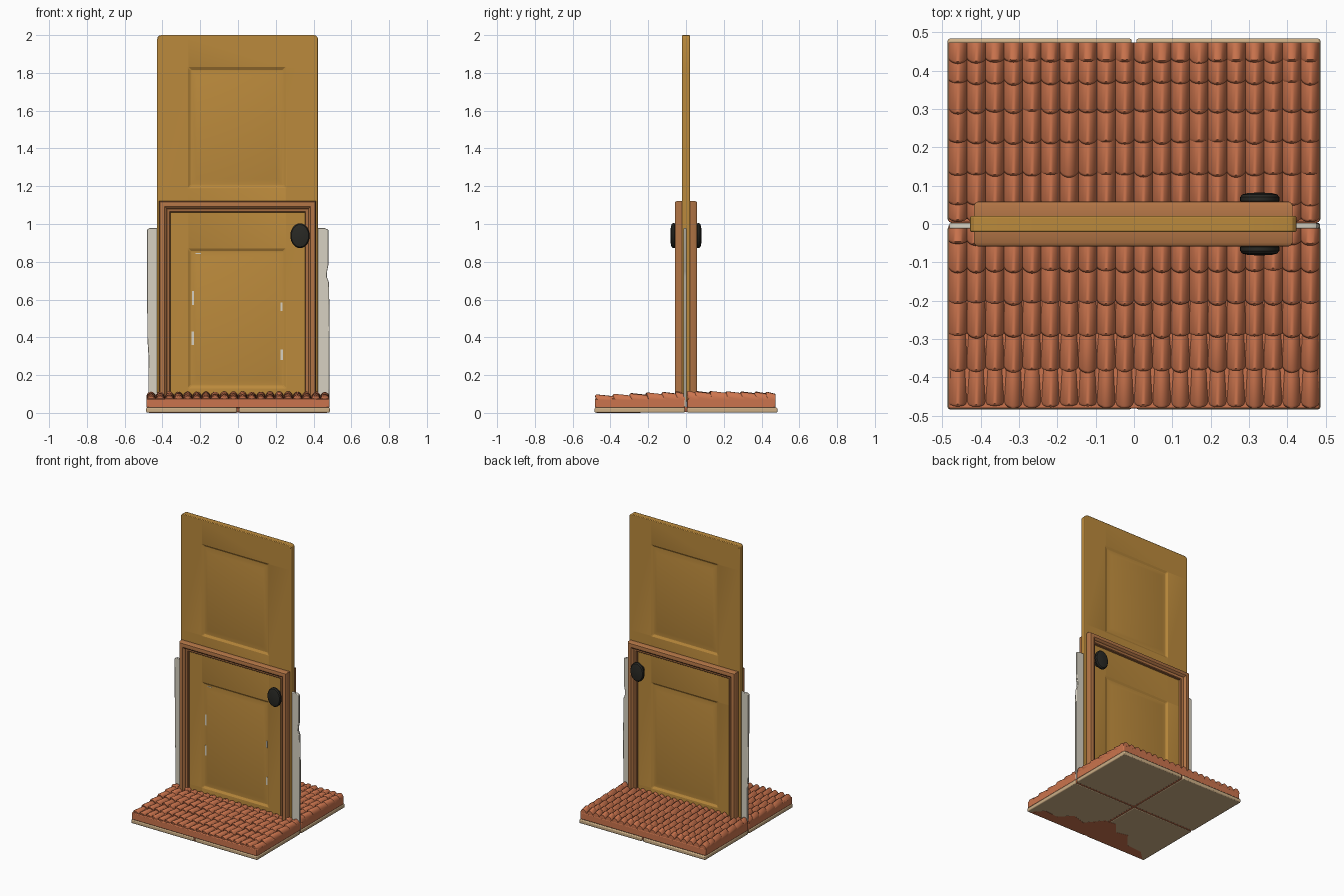
import bpy, bmesh, math, random
from mathutils import Vector

if "Cube" in bpy.data.objects:
    bpy.data.objects.remove(bpy.data.objects["Cube"])

random.seed(4)


def mat(name, rgb):
    m = bpy.data.materials.new(name)
    m.diffuse_color = (*rgb, 1)
    m.use_nodes = True
    m.node_tree.nodes["Principled BSDF"].inputs["Base Color"].default_value = m.diffuse_color
    return m


MUSTARD = mat("mustard wood", (0.50, 0.255, 0.045))
FRAME = mat("brown frame wood", (0.44, 0.175, 0.06))
TERRACOTTA = mat("terracotta", (0.60, 0.175, 0.075))
BEIGE = mat("beige board", (0.61, 0.43, 0.24))
WHITE = mat("plaster white", (0.68, 0.64, 0.54))
BLACK = mat("black metal", (0.022, 0.022, 0.018))


def finish(name, bm, material, bevel=0, angle=35):
    bmesh.ops.recalc_face_normals(bm, faces=bm.faces)
    me = bpy.data.meshes.new(name)
    bm.to_mesh(me)
    bm.free()
    ob = bpy.data.objects.new(name, me)
    bpy.context.collection.objects.link(ob)
    me.materials.append(material)
    bpy.ops.object.select_all(action='DESELECT')
    ob.select_set(True)
    bpy.context.view_layer.objects.active = ob
    bpy.ops.object.shade_smooth_by_angle(angle=math.radians(angle))
    if bevel:
        b = ob.modifiers.new("bevel", 'BEVEL')
        b.width, b.segments = bevel, 2
        b.limit_method, b.angle_limit = 'ANGLE', math.radians(40)
    return ob


def add_box(bm, x0, x1, y0, y1, z0, z1):
    vs = bmesh.ops.create_cube(bm, size=1)['verts']
    for v in vs:
        v.co = ((x0 + x1) / 2 + v.co.x * (x1 - x0),
                (y0 + y1) / 2 + v.co.y * (y1 - y0),
                (z0 + z1) / 2 + v.co.z * (z1 - z0))


def box(name, material, dims, bevel=0):
    bm = bmesh.new()
    add_box(bm, *dims)
    return finish(name, bm, material, bevel)


def plate(name, material, pts, push, bevel=0):
    """Outline extruded along push."""
    bm = bmesh.new()
    f = bm.faces.new([bm.verts.new(p) for p in pts])
    r = bmesh.ops.extrude_face_region(bm, geom=[f], use_keep_orig=True)
    bmesh.ops.translate(bm, vec=Vector(push),
                        verts=[v for v in r['geom'] if isinstance(v, bmesh.types.BMVert)])
    return finish(name, bm, material, bevel)


# base boards, four quarters with narrow gaps
for sx, nx in ((-1, "left"), (1, "right")):
    for sy, ny in ((-1, "front"), (1, "back")):
        xs, ys = sorted((sx * 0.006, sx * 0.486)), sorted((sy * 0.006, sy * 0.484))
        box(f"base_board_{ny}_{nx}", BEIGE, (*xs, *ys, 0.001, 0.028), 0.006)

# terracotta bed under the tiles, and the worn patch on the underside
box("tile_bed_bottom", TERRACOTTA, (-0.478, 0.478, -0.476, 0.472, 0.004, 0.03))
box("tile_bed_front", TERRACOTTA, (-0.484, 0.484, -0.482, -0.004, 0.027, 0.075), 0.005)
box("tile_bed_back", TERRACOTTA, (-0.484, 0.484, 0.004, 0.474, 0.027, 0.075), 0.005)
patch = [(.47, -.475), (.4, -.40), (.3, -.41), (.22, -.33), (.12, -.36), (.03, -.25),
         (-.05, -.24), (-.12, -.32), (-.2, -.30), (-.28, -.40), (-.4, -.41), (-.47, -.475)]
plate("underside_patch", TERRACOTTA, [(x, y, 0) for x, y in patch], (0, 0, 0.003))

# rows of barrel tiles, each row lipping over the next
COLS, SEG, HALF = 20, 8, 0.484


def tile_row(bm, y0, y1, peak):
    amp, rows = 0.022, []
    for c in range(COLS):
        dy, dz = random.uniform(-.004, .004), random.uniform(-.002, .002)
        for s in range(SEG + (c == COLS - 1)):
            t = s / SEG
            x = -HALF + 2 * HALF * (c + t) / COLS
            a = max(0.0, math.sin(math.pi * t)) ** 0.7
            z = peak - amp + a * (amp + dz)
            lip = y0 - a * (0.010 + dy)
            rows.append([bm.verts.new(p) for p in (
                (x, lip + 0.003, 0.068), (x, lip, z - 0.006), (x, lip + 0.006, z),
                (x, y1, z - 0.011), (x, y1, 0.068))])
    for a, b in zip(rows, rows[1:]):
        for i in range(4):
            bm.faces.new((a[i], a[i + 1], b[i + 1], b[i]))
    bm.faces.new(rows[0])
    bm.faces.new(rows[-1])


halves = {"front": ([-.468, -.375, -.285, -.2, -.115, -.045], -.004, .096, .113),
          "back": ([.014, .057, .135, .22, .30, .375, .43], .473, .115, .110)}
for name, (lips, end, p0, p1) in halves.items():
    bm = bmesh.new()
    for i, y in enumerate(lips):
        y1 = lips[i + 1] + 0.008 if i + 1 < len(lips) else end
        tile_row(bm, y, y1, p0 + (p1 - p0) * i / (len(lips) - 1))
    finish(f"roof_tiles_{name}", bm, TERRACOTTA, angle=50)

# thin plaster wall seen at both sides of the door
wall = [(-.47, .03), (.483, .03), (.485, .45), (.482, .69), (.47, .72), (.472, .75), (.478, .78),
        (.478, .97), (.46, .978), (-.47, .978), (-.482, .97), (-.48, .4), (-.474, .3), (-.475, .1)]
plate("plaster_wall", WHITE, [(x, -.012, z) for x, z in wall], (0, .014, 0), 0.003)

# tall door slab with sunk panel borders on both faces
X0, X1 = -0.428, 0.424
panels = [(-.265, .255, .13, .87), (-.265, .255, 1.19, 1.83)]
bm = bmesh.new()
add_box(bm, X0, X1, -.021, .021, .06, 2.0)
corners = [e for e in bm.edges if all(v.co.z > 1.9 for v in e.verts)
           and abs(e.verts[0].co.x - e.verts[1].co.x) < .01]
bmesh.ops.bevel(bm, geom=corners, offset=0.022, segments=3, affect='EDGES', profile=0.5)
cuts = [((x, 0, 0), (1, 0, 0)) for x in panels[0][:2]]
cuts += [((0, 0, z), (0, 0, 1)) for p in panels for z in p[2:]]
for co, no in cuts:
    bmesh.ops.bisect_plane(bm, geom=bm.verts[:] + bm.edges[:] + bm.faces[:],
                           plane_co=co, plane_no=no)
bm.normal_update()
sunk = []
for f in bm.faces:
    c = f.calc_center_median()
    if abs(f.normal.y) > .9 and any(a < c.x < b and d < c.z < e for a, b, d, e in panels):
        sunk.append(f)
for thick, depth in ((.02, -.008), (.012, 0), (.035, .006)):
    bmesh.ops.inset_individual(bm, faces=sunk, thickness=thick, depth=depth)
finish("door_slab", bm, MUSTARD, 0.004, 20)

# slivers of plaster showing through the front groove
bm = bmesh.new()
for x, w, z0, z1 in ((-.238, .014, .36, .43), (-.238, .012, .57, .645),
                     (.231, .012, .28, .335), (.231, .010, .54, .585), (-.21, .03, .842, .847)):
    add_box(bm, x - w / 2, x + w / 2, -.015, -.011, z0, z1)
finish("plaster_slivers", bm, WHITE)

# moulded frame around the lower half, front and back
profile = [(0, .018), (0, .048), (.006, .057), (.012, .059), (.030, .059), (.037, .054),
           (.042, .044), (.056, .040), (.060, .035), (.060, .018)]
for s, name in ((-1, "front"), (1, "back")):
    bm = bmesh.new()
    strips = []
    for u, y in profile:
        xl, xr, zt = -.418 + u, .414 - u, 1.122 - u
        strips.append([bm.verts.new((x, s * y, z))
                       for x, z in ((xl, .06), (xl, zt), (xr, zt), (xr, .06))])
    for a, b in zip(strips, strips[1:] + strips[:1]):
        for i in range(3):
            bm.faces.new((a[i], a[i + 1], b[i + 1], b[i]))
    for k in (0, 3):
        bm.faces.new([st[k] for st in strips])
    finish(f"door_frame_{name}", bm, FRAME)

# oval door knobs on both faces, turned from a profile
knob = [(.45, .015), (.45, .050), (.85, .054), (1, .060), (1, .070), (.9, .077), (.6, .081), (.001, .082)]
for s, name in ((-1, "front"), (1, "back")):
    bm = bmesh.new()
    n = 28
    rings = [[bm.verts.new((.328 + .051 * r * math.cos(math.tau * k / n), s * y,
                            .938 + .066 * r * math.sin(math.tau * k / n)))
              for k in range(n)] for r, y in knob]
    for a, b in zip(rings, rings[1:]):
        for k in range(n):
            bm.faces.new((a[k], a[(k + 1) % n], b[(k + 1) % n], b[k]))
    bm.faces.new(rings[-1])
    bm.faces.new(rings[0])
    finish(f"door_knob_{name}", bm, BLACK)
